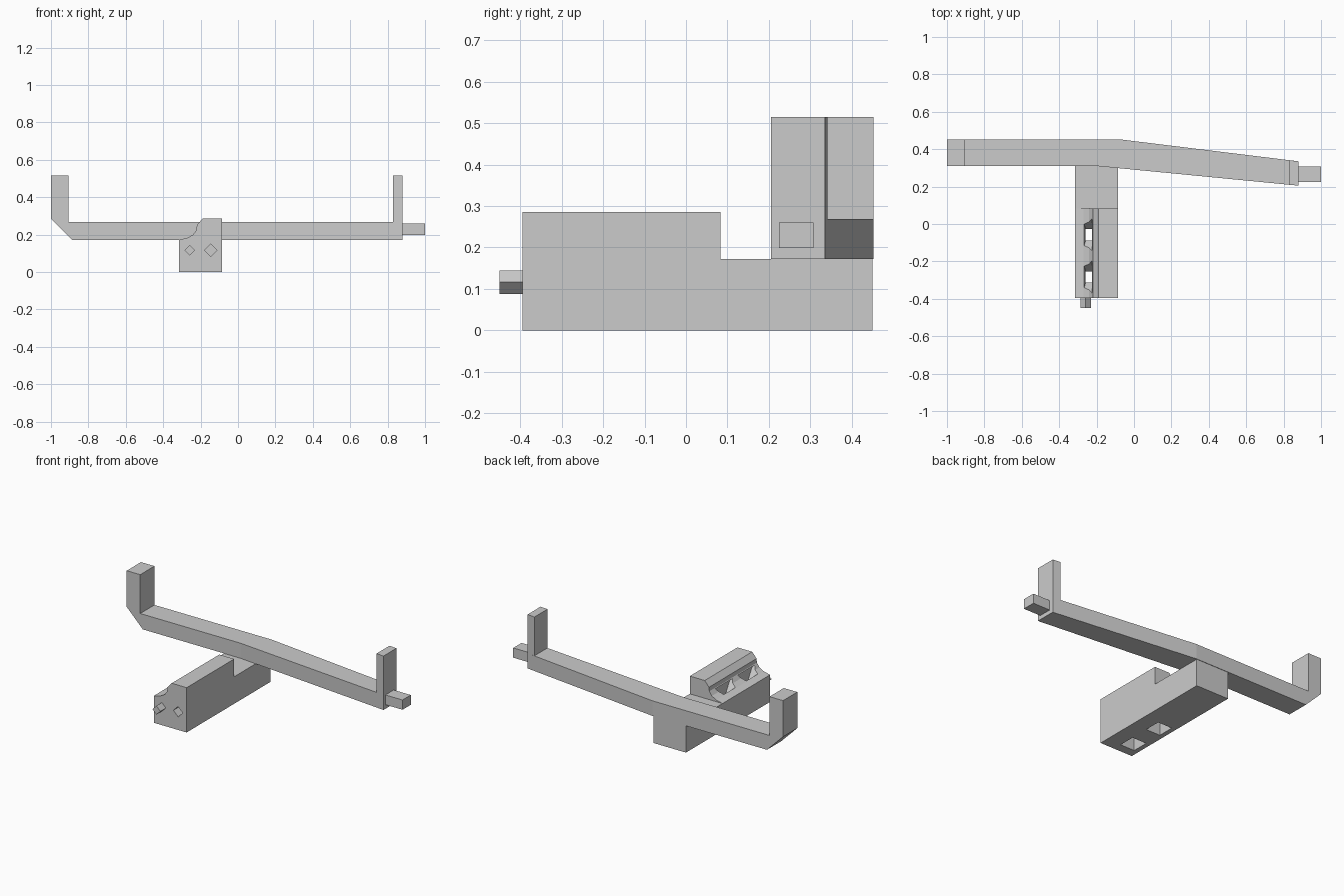
import bpy, bmesh, math
from mathutils import Vector

cube = bpy.data.objects.get("Cube")
if cube:
    bpy.data.objects.remove(cube, do_unlink=True)

grey = bpy.data.materials.new("plain grey")
grey.use_nodes = True
grey.diffuse_color = (0.6, 0.6, 0.6, 1)
grey.node_tree.nodes["Principled BSDF"].inputs["Base Color"].default_value = (0.6, 0.6, 0.6, 1)


def loft(name, lower, upper):
    """Solid between two matching loops of points."""
    bm = bmesh.new()
    a = [bm.verts.new(p) for p in lower]
    b = [bm.verts.new(p) for p in upper]
    bm.faces.new(a)
    bm.faces.new(b)
    for i in range(len(a)):
        j = (i + 1) % len(a)
        bm.faces.new((a[i], a[j], b[j], b[i]))
    bmesh.ops.recalc_face_normals(bm, faces=bm.faces)
    mesh = bpy.data.meshes.new(name)
    bm.to_mesh(mesh)
    bm.free()
    mesh.materials.append(grey)
    obj = bpy.data.objects.new(name, mesh)
    bpy.context.collection.objects.link(obj)
    return obj


def plan(name, points, low, high):
    """Outline in x and y, raised in z."""
    return loft(name, [(x, y, low) for x, y in points], [(x, y, high) for x, y in points])


def section(name, points, front, back):
    """Outline in x and z, drawn along y."""
    return loft(name, [(x, front, z) for x, z in points], [(x, back, z) for x, z in points])


def rect(x0, x1, y0, y1):
    return [(x0, y0), (x1, y0), (x1, y1), (x0, y1)]


def diamond(x, z, r):
    return [(x - r, z), (x, z - r), (x + r, z), (x, z + r)]


def cut(target, cutter):
    cutter.hide_render = True
    mod = target.modifiers.new("cut", "BOOLEAN")
    mod.operation = "DIFFERENCE"
    mod.solver = "EXACT"
    mod.object = cutter
    bpy.context.view_layer.objects.active = target
    bpy.ops.object.modifier_apply(modifier=mod.name)
    bpy.data.objects.remove(cutter, do_unlink=True)


LEFT, RIGHT = -0.315, -0.085
LEDGE, FLOOR = 0.172, 0.0

# Block: high front with a hollowed shoulder, low rear under the beam
block = section("block", [(LEFT, FLOOR), (RIGHT, FLOOR), (RIGHT, 0.285), (-0.19, 0.285),
                          (-0.22, 0.25), (-0.222, 0.225), (-0.24, 0.2),
                          (-0.27, 0.183), (LEFT, LEDGE)], -0.395, 0.45)
cut(block, plan("rear_cutter", rect(-0.5, 0.1, 0.083, 0.6), LEDGE, 0.4))

# Two scoops, each with a shaft into a pocket in the underside
for y in (-0.058, -0.283):
    wide = rect(-0.275, -0.212, y - 0.085, y + 0.085)
    narrow = rect(-0.258, -0.22, y - 0.03, y + 0.03)
    cut(block, loft("scoop_cutter", [(px, py, 0.15) for px, py in narrow],
                    [(px, py, 0.22) for px, py in wide]))
    cut(block, plan("shaft_cutter", narrow, 0.05, 0.19))
    cut(block, plan("pocket_cutter", rect(-0.285, -0.185, y - 0.055, y + 0.05), -0.05, 0.1))

# Diamond socket and matching peg on the front
cut(block, section("socket_cutter", diamond(-0.145, 0.116, 0.033), -0.5, -0.335))
section("front_peg", diamond(-0.259, 0.116, 0.028), -0.45, -0.39)

# Beam with a slight bend, its left end bevelled below
beam = plan("beam", [(-1, 0.31), (-0.2, 0.31), (0.88, 0.205), (0.88, 0.335),
                     (-0.08, 0.453), (-1, 0.453)], LEDGE, 0.268)
cut(beam, section("bevel_cutter", [(-1.1, 0.385), (-1.1, 0.1), (-0.815, 0.1)], 0.2, 0.6))

# Uprights on both ends, and the side peg
section("right_upright", [(-1, 0.285), (-0.905, 0.19), (-0.905, 0.515), (-1, 0.515)], 0.31, 0.453)
plan("left_upright", [(0.828, 0.21), (0.88, 0.205), (0.88, 0.335), (0.828, 0.341)], LEDGE, 0.515)
plan("side_peg", rect(0.87, 1.0, 0.225, 0.308), 0.198, 0.26)
